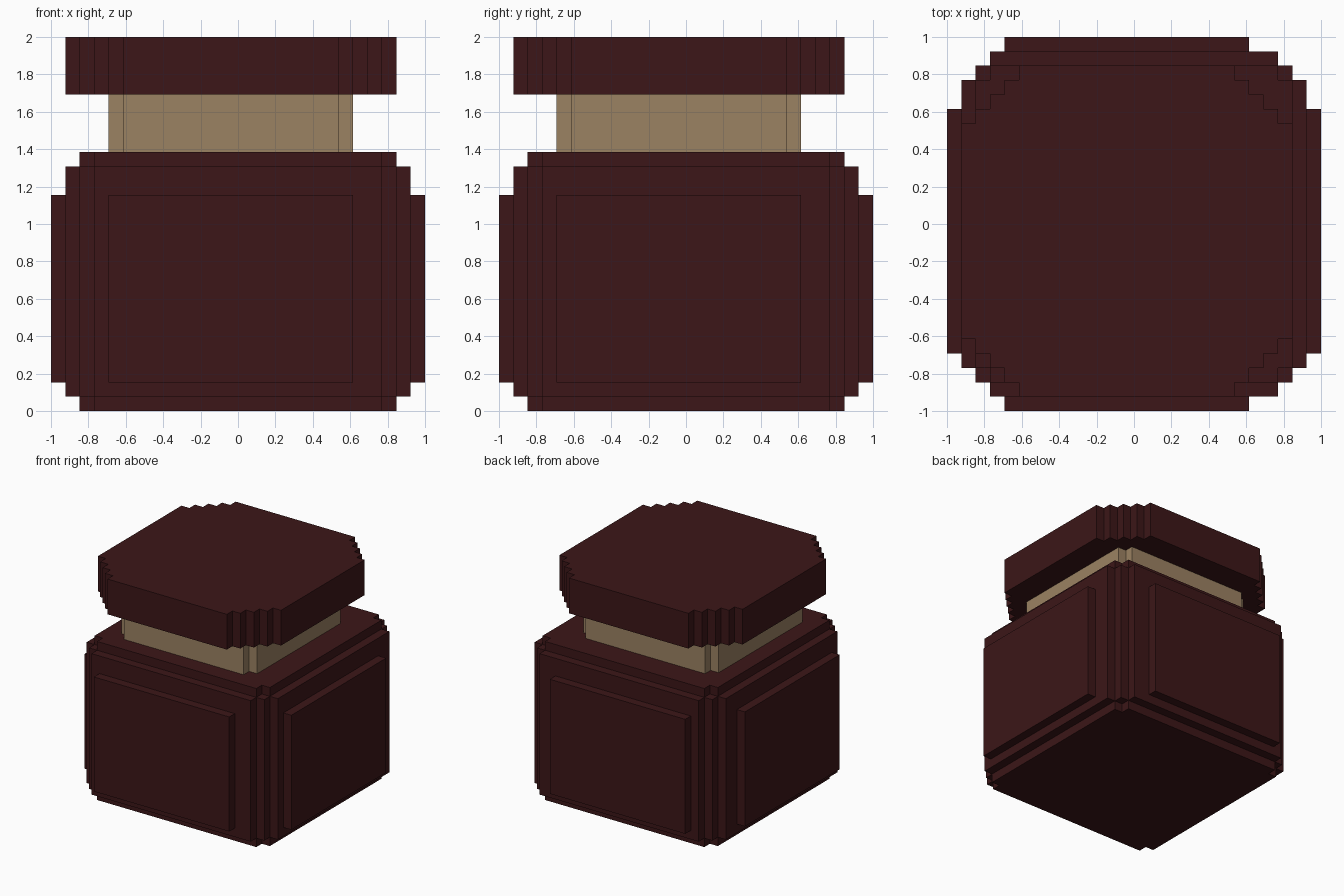
import bpy, bmesh

if "Cube" in bpy.data.objects:
    bpy.data.objects.remove(bpy.data.objects["Cube"])

U = 1 / 13  # size of one block


def material(name, color):
    m = bpy.data.materials.new(name)
    m.diffuse_color = color
    m.use_nodes = True
    m.node_tree.nodes["Principled BSDF"].inputs["Base Color"].default_value = m.diffuse_color
    return m


RED = material("dark_red", (0.045, 0.008, 0.009, 1))
TAN = material("tan", (0.33, 0.223, 0.123, 1))


def stepped_outline(corners, centre):
    """Mirror one quarter of a stair-stepped outline into a full loop."""
    quarter = [corners[0]]
    for a, b in zip(corners, corners[1:]):
        quarter += [(b[0], a[1]), b]
    loop = []
    for sx, sy in ((1, 1), (-1, 1), (-1, -1), (1, -1)):
        pts = [(sx * x, sy * y) for x, y in quarter]
        loop += pts if sx * sy > 0 else pts[::-1]
    return [(x + centre[0], y + centre[1]) for x, y in loop]


def prism(name, corners, z0, z1, mat, centre=(0, 0)):
    """Extrude a stepped outline between two heights, all in block units."""
    bm = bmesh.new()
    loop = stepped_outline(corners, centre)
    base = bm.faces.new([bm.verts.new((x * U, y * U, z0 * U)) for x, y in loop])
    top = bmesh.ops.extrude_face_region(bm, geom=[base])["geom"]
    bmesh.ops.translate(bm, vec=(0, 0, (z1 - z0) * U),
                        verts=[v for v in top if isinstance(v, bmesh.types.BMVert)])
    bmesh.ops.recalc_face_normals(bm, faces=bm.faces)
    mesh = bpy.data.meshes.new(name)
    bm.to_mesh(mesh)
    bm.free()
    mesh.materials.append(mat)
    ob = bpy.data.objects.new(name, mesh)
    bpy.context.collection.objects.link(ob)
    return ob


# Jar body with its narrower foot and shoulder
prism("jar_body", [(12, 10), (11, 11), (10, 12)], 1, 17, RED)
for name, z in (("jar_foot", 0), ("jar_shoulder", 17)):
    prism(name, [(11, 10), (10, 11)], z, z + 1, RED)

# Raised panels on the four sides, half a block off centre
for name, s in (("front", -1), ("back", 1)):
    prism(name + "_panel", [(8.5, 0.5)], 2, 15, RED, (-0.5, s * 12.5))
for name, s in (("left", -1), ("right", 1)):
    prism(name + "_panel", [(0.5, 8.5)], 2, 15, RED, (s * 12.5, -0.5))

# Neck and lid, half a block off centre
prism("neck", [(8.5, 7.5), (7.5, 8.5)], 18, 22, TAN, (-0.5, -0.5))
prism("lid", [(11.5 - i, 7.5 + i) for i in range(5)], 22, 26, RED, (-0.5, -0.5))
